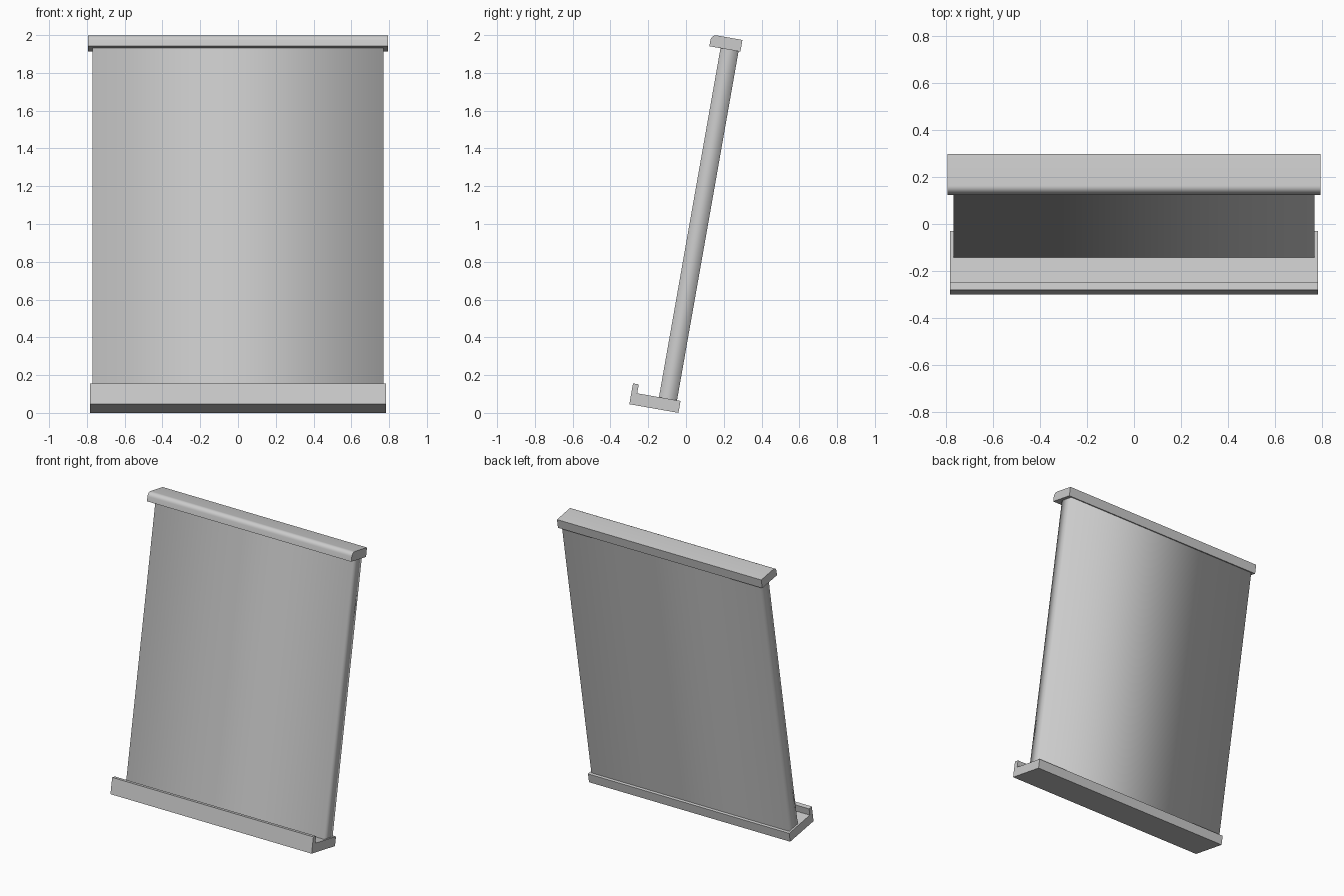
import bpy, bmesh
from math import sin, cos, radians, pi

if "Cube" in bpy.data.objects:
    bpy.data.objects.remove(bpy.data.objects["Cube"])

LEAN = radians(10)
ORIGIN_Y, ORIGIN_Z = -0.30, 0.046   # lower front corner of the tray

grey = bpy.data.materials.new("light grey")
grey.use_nodes = True
colour = (0.6, 0.6, 0.6, 1)
grey.diffuse_color = colour
grey.node_tree.nodes["Principled BSDF"].inputs["Base Color"].default_value = colour


def leaned(x, u, v):
    """Depth u and height v in the tilted frame, turned into world space."""
    return (x, ORIGIN_Y + u * cos(LEAN) + v * sin(LEAN),
            ORIGIN_Z - u * sin(LEAN) + v * cos(LEAN))


def extrude_profile(name, profile, half_width):
    """Sweep a side profile across the full width."""
    bm = bmesh.new()
    face = bm.faces.new([bm.verts.new(leaned(-half_width, u, v)) for u, v in profile])
    result = bmesh.ops.extrude_face_region(bm, geom=[face])
    moved = [g for g in result["geom"] if isinstance(g, bmesh.types.BMVert)]
    bmesh.ops.translate(bm, verts=moved, vec=(2 * half_width, 0, 0))
    bmesh.ops.recalc_face_normals(bm, faces=bm.faces)
    mesh = bpy.data.meshes.new(name)
    bm.to_mesh(mesh)
    bm.free()
    mesh.materials.append(grey)
    obj = bpy.data.objects.new(name, mesh)
    bpy.context.collection.objects.link(obj)
    return obj


# Bottom tray with an upright front lip
extrude_profile("bottom_tray", [(0, 0), (0.264, 0), (0.264, 0.064), (0.031, 0.064),
                                (0.031, 0.112), (0, 0.112)], 0.783)

# Flat panel: softly shaded around its long sides, crisp at both ends
panel = extrude_profile("panel", [(0.148, 0.064), (0.245, 0.064),
                                  (0.245, 1.941), (0.148, 1.941)], 0.77)
bm = bmesh.new()
bm.from_mesh(panel.data)
bm.normal_update()
for face in bm.faces:
    is_end = abs(face.normal.z) > 0.9
    face.smooth = not is_end
    if is_end:
        for edge in face.edges:
            edge.smooth = False
bm.to_mesh(panel.data)
bm.free()

# Top cap with a rounded upper front edge
R = 0.03
rounded = [(0.088 + R - R * cos(a), 2.003 - R + R * sin(a))
           for a in (i * pi / 12 for i in range(7))]
cap = extrude_profile("top_cap", [(0.255, 2.003), (0.255, 1.94), (0.088, 1.94)] + rounded, 0.795)
bpy.ops.object.select_all(action="DESELECT")
cap.select_set(True)
bpy.context.view_layer.objects.active = cap
bpy.ops.object.shade_smooth_by_angle(angle=radians(30))
